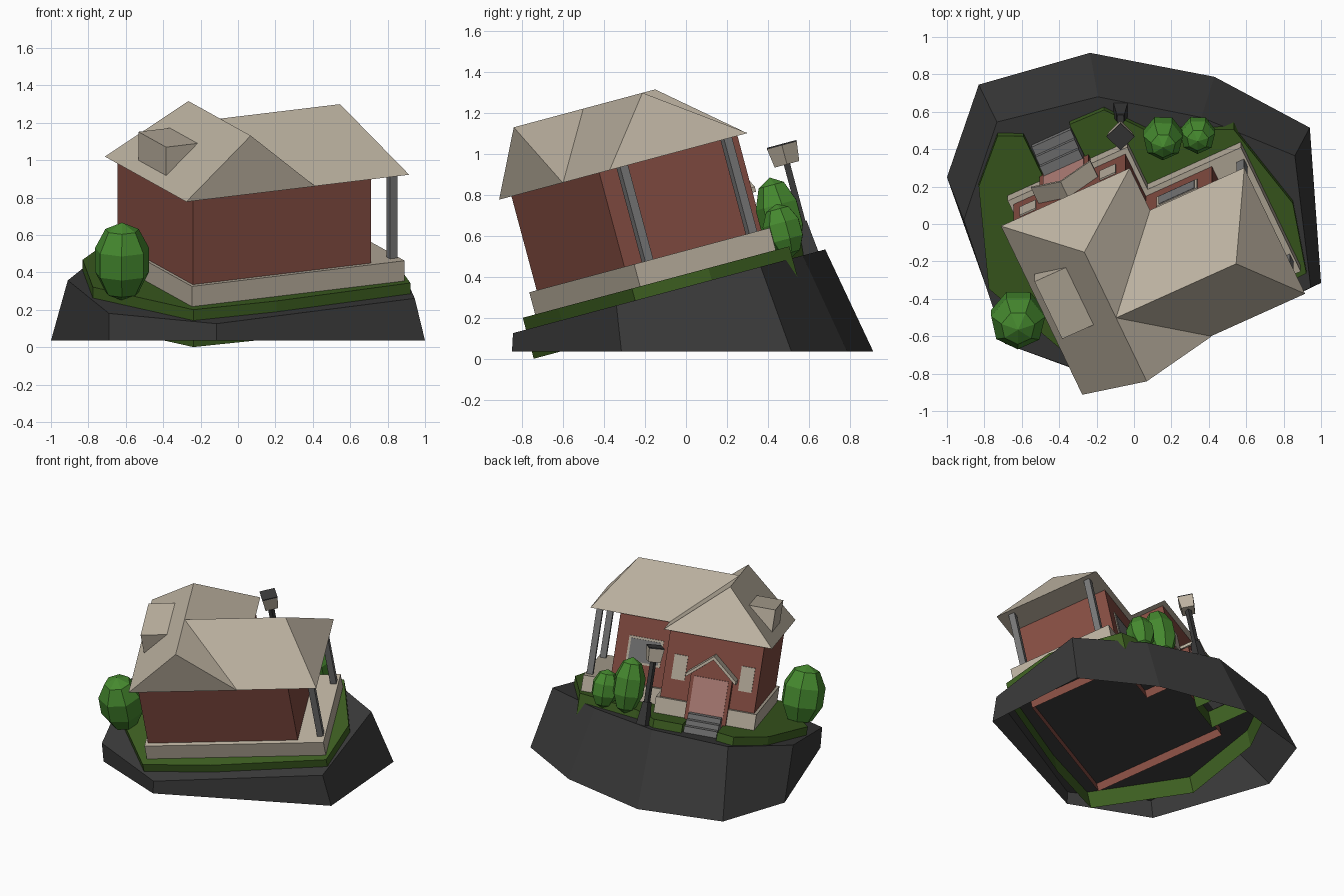
import bpy, bmesh, math
from mathutils import Matrix, Vector

if "Cube" in bpy.data.objects:
    bpy.data.objects.remove(bpy.data.objects["Cube"])

# The house and garden sit in a tilted, turned frame; only the foot ring is level.
SITE = Matrix.Rotation(math.radians(15), 4, 'X') @ Matrix.Rotation(math.radians(25), 4, 'Z')


def material(name, col):
    m = bpy.data.materials.new(name)
    m.diffuse_color = (*col, 1)
    m.use_nodes = True
    m.node_tree.nodes["Principled BSDF"].inputs["Base Color"].default_value = m.diffuse_color
    return m


BEIGE = material("beige", (0.50, 0.44, 0.35))
BRICK = material("brick", (0.24, 0.076, 0.056))
PINK = material("door pink", (0.47, 0.23, 0.20))
DARK = material("dark stone", (0.042, 0.042, 0.042))
GREY = material("grey", (0.19, 0.19, 0.19))
GRASS = material("grass green", (0.047, 0.115, 0.015))
LEAF = material("leaf green", (0.06, 0.25, 0.028))


def finish(bm, name, mat, matrix=SITE):
    bmesh.ops.recalc_face_normals(bm, faces=bm.faces)
    me = bpy.data.meshes.new(name)
    bm.to_mesh(me)
    bm.free()
    me.materials.append(mat)
    ob = bpy.data.objects.new(name, me)
    ob.matrix_world = matrix
    bpy.context.collection.objects.link(ob)
    return ob


def prism(name, pts, a, b, mat, axis='Z', open_bottom=False):
    """Extrude an outline from a to b along z, or along y for (x, z) profiles."""
    bm = bmesh.new()
    put = (lambda p, h: (p[0], p[1], h)) if axis == 'Z' else (lambda p, h: (p[0], h, p[1]))
    lo = [bm.verts.new(put(p, a)) for p in pts]
    hi = [bm.verts.new(put(p, b)) for p in pts]
    n = len(pts)
    for i in range(n):
        j = (i + 1) % n
        bm.faces.new((lo[i], lo[j], hi[j], hi[i]))
    bm.faces.new(hi)
    if not open_bottom:
        bm.faces.new(lo[::-1])
    return finish(bm, name, mat)


def box(name, u0, u1, v0, v1, w0, w1, mat):
    return prism(name, [(u0, v0), (u1, v0), (u1, v1), (u0, v1)], w0, w1, mat)


def hull(name, pts, mat):
    bm = bmesh.new()
    for p in pts:
        bm.verts.new(p)
    bmesh.ops.convex_hull(bm, input=bm.verts)
    bmesh.ops.dissolve_limit(bm, angle_limit=0.01, verts=bm.verts, edges=bm.edges)
    return finish(bm, name, mat)


def cone(name, u, v, w0, w1, r0, r1, mat, turn, sides=4):
    bm = bmesh.new()
    m = Matrix.Translation((u, v, (w0 + w1) / 2)) @ Matrix.Rotation(math.radians(turn), 4, 'Z')
    bmesh.ops.create_cone(bm, cap_ends=True, segments=sides, radius1=r0, radius2=r1,
                          depth=w1 - w0, matrix=m)
    return finish(bm, name, mat)


# Foot: level bottom ring, sloping top, open underneath
foot = [(-1, .25), (-.83, .745), (-.235, .915), (.43, .787), (.94, .515),
        (1, -.315), (-.115, -.85), (-.69, -.62)]
rim = [(-.91, .02), (-.733, .545), (-.193, .68), (.36, .57), (.86, .365),
       (.945, -.34), (-.115, -.845), (-.69, -.64)]
bm = bmesh.new()
lo = [bm.verts.new((x, y, .035)) for x, y in foot]
hi = [bm.verts.new((x, y, .352 + .268 * y)) for x, y in rim]
for i in range(len(lo)):
    j = (i + 1) % len(lo)
    bm.faces.new((lo[i], lo[j], hi[j], hi[i]))
bm.faces.new(hi)
finish(bm, "foot", DARK, Matrix())

# Lawn with a notch for the path
prism("lawn", [(-.41, .847), (-.285, .787), (-.285, .5), (-.035, .5), (-.035, .742),
               (.167, .737), (.318, .545), (.75, .345), (.863, -.159), (.765, -.54),
               (-.04, -.575), (-.52, -.55), (-.81, .1), (-.62, .635)],
      .193, .40, GRASS, open_bottom=True)

# Plinth and walls share an L-shaped plan
def plan(l, r, inner, f, mid, b):
    return [(l, f), (r, f), (r, mid), (inner, mid), (inner, b), (l, b)]


prism("plinth", plan(-.50, .755, .205, -.49, .267, .525), .36, .512, BEIGE)
prism("walls", plan(-.48, .57, .18, -.458, .237, .495), .27, .99, BRICK, open_bottom=True)

# Roofs: a wing with one gable, and a main hipped roof
E, R = .987, 1.31
hull("wing_roof", [(u, v, E) for u in (-.538, .222) for v in (-.5, .53)]
     + [(-.158, -.5, R), (-.158, .289, R)], BEIGE)
hull("main_roof", [(u, v, E) for u in (-.158, .778) for v in (-.497, .273)]
     + [(-.158, -.112, R), (.55, -.112, R)], BEIGE)
box("dormer", -.482, -.288, -.125, .225, 1.0, 1.192, BEIGE)

# Veranda columns
for i, v in enumerate((-.40, .18)):
    box(f"column_{i}", .70, .743, v - .022, v + .022, .50, .99, GREY)

# Entrance: brick porch, gabled cover, door and steps
C = -.158
prism("porch", [(C - .145, .36), (C + .145, .36), (C + .145, .72), (C, .845), (C - .145, .72)],
      .48, .548, BRICK, axis='Y')
prism("porch_roof", [(C - .175, .70), (C, .85), (C + .175, .70), (C + .175, .725),
                     (C, .875), (C - .175, .725)], .48, .59, BEIGE, axis='Y')
box("door", C - .12, C + .12, .546, .555, .45, .71, PINK)
for i, (depth, top) in enumerate(((.71, .385), (.66, .42), (.61, .455))):
    box(f"step_{i}", C - .115, C + .115, .54, depth, .33, top, GREY)

# Windows
for i, s in enumerate((-1, 1)):
    u = C + s * .235
    box(f"window_{i}", u - .047, u + .047, .494, .503, .65, .825, BEIGE)
box("wide_window_frame", .245, .485, .236, .243, .65, .84, BEIGE)
box("wide_window_pane", .26, .47, .24, .246, .665, .825, GREY)

# Lamp
LU, LV = .24, .685
cone("lamp_foot", LU, LV, .33, .50, .055, .03, DARK, 20)
cone("lamp_post", LU, LV, .40, .80, .022, .022, DARK, 20)
cone("lamp_head", LU, LV, .79, .885, .062, .075, BEIGE, -25)
cone("lamp_cap", LU, LV, .885, .893, .075, .075, DARK, -25)

# Bushes: faceted, stretched spheres
for i, (u, v, w, r, h) in enumerate(((-.72, -.077, .575, .148, .205),
                                     (.405, .50, .55, .108, .19),
                                     (.572, .42, .48, .095, .13))):
    bm = bmesh.new()
    m = Matrix.Translation((u, v, w)) @ Matrix.Diagonal((r, r, h, 1))
    bmesh.ops.create_uvsphere(bm, u_segments=7, v_segments=5, radius=1.05, matrix=m)
    finish(bm, f"bush_{i}", LEAF)
